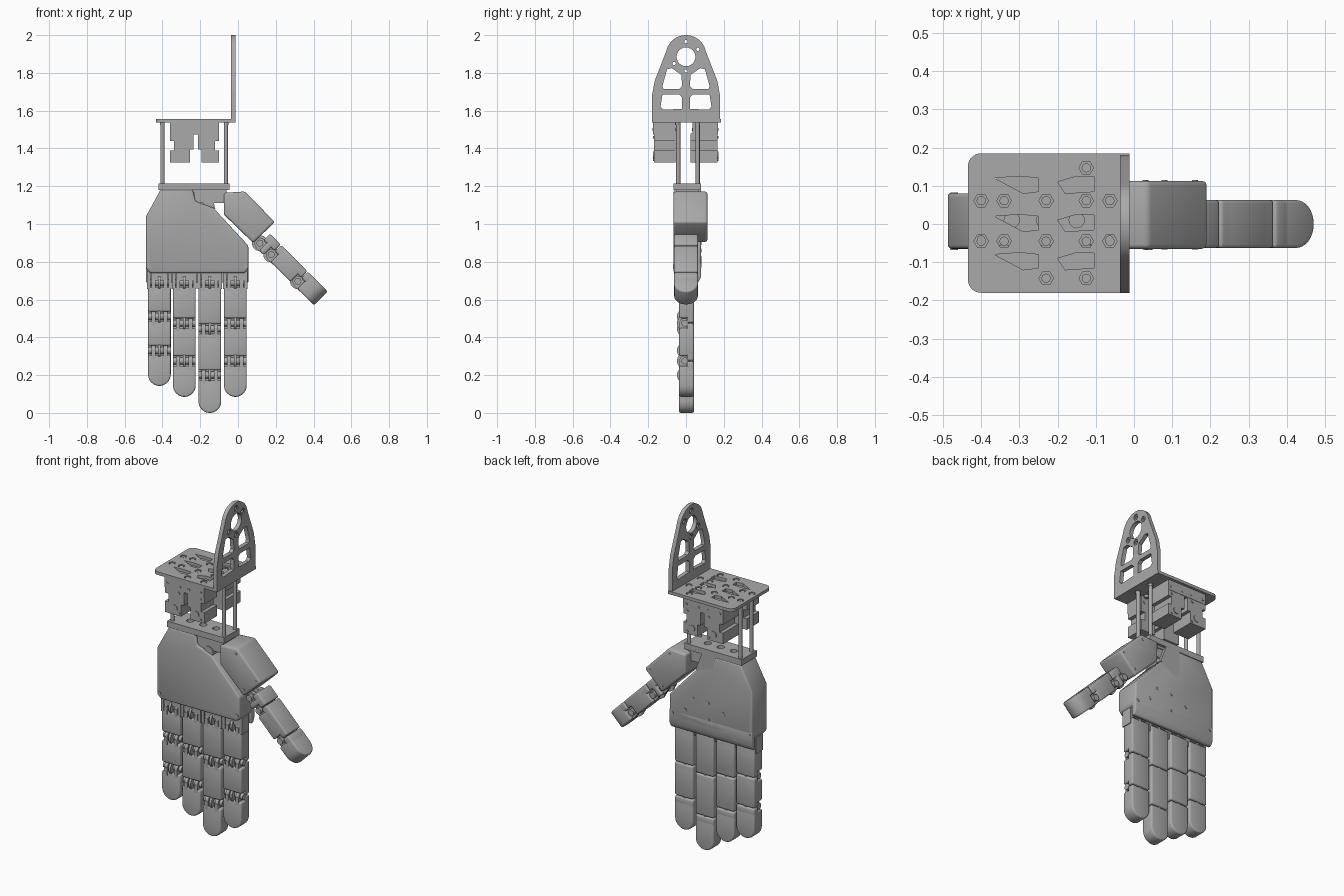
import bpy, bmesh, math
from mathutils import Matrix, Vector

if "Cube" in bpy.data.objects:
    bpy.data.objects.remove(bpy.data.objects["Cube"], do_unlink=True)

grey = bpy.data.materials.new("machined_grey")
grey.use_nodes = True
grey.diffuse_color = (0.4, 0.4, 0.4, 1)
grey.node_tree.nodes["Principled BSDF"].inputs["Base Color"].default_value = (0.4, 0.4, 0.4, 1)
parts = []


def frame(u, v, w, origin=(0, 0, 0)):
    """Matrix whose columns are three axes and an origin."""
    m = Matrix((u, v, w)).transposed().to_4x4()
    m.translation = Vector(origin)
    return m


FRONT = frame((1, 0, 0), (0, 0, 1), (0, 1, 0))   # outline in x, z; depth along y
SIDE = frame((0, 1, 0), (0, 0, 1), (1, 0, 0))    # outline in y, z; depth along x
TOP = Matrix.Identity(4)                         # outline in x, y; depth along z


def add_object(name, mesh):
    mesh.materials.clear()
    mesh.materials.append(grey)
    obj = bpy.data.objects.new(name, mesh)
    bpy.context.collection.objects.link(obj)
    parts.append(obj)
    return obj


def prism(name, outline, low, high, matrix=FRONT, bevel=0.0):
    """Extruded outline with optional rounded edges."""
    bm = bmesh.new()
    face = bm.faces.new([bm.verts.new((a, b, low)) for a, b in outline])
    grown = bmesh.ops.extrude_face_region(bm, geom=[face])["geom"]
    for v in grown:
        if isinstance(v, bmesh.types.BMVert):
            v.co.z = high
    bmesh.ops.recalc_face_normals(bm, faces=bm.faces)
    if bevel:
        edges = [e for e in bm.edges if e.calc_face_angle(0) > 0.6]
        bmesh.ops.bevel(bm, geom=edges, offset=bevel, segments=3, profile=0.5, affect='EDGES')
    bm.transform(matrix)
    bmesh.ops.recalc_face_normals(bm, faces=bm.faces)
    mesh = bpy.data.meshes.new(name)
    bm.to_mesh(mesh)
    bm.free()
    return add_object(name, mesh)


def rect(a0, a1, b0, b1):
    return [(a0, b0), (a1, b0), (a1, b1), (a0, b1)]


def circle(a, b, r, n=16, start=0.0, sweep=math.tau):
    steps = n if sweep == math.tau else n - 1
    return [(a + r * math.cos(start + sweep * i / steps),
             b + r * math.sin(start + sweep * i / steps)) for i in range(n)]


def plate(name, outline, holes, low, high, matrix):
    """Flat plate with holes, filled from a planar curve."""
    curve = bpy.data.curves.new(name, 'CURVE')
    curve.dimensions, curve.fill_mode = '2D', 'BOTH'
    curve.extrude = (high - low) / 2
    for loop in [outline] + holes:
        spline = curve.splines.new('POLY')
        spline.points.add(len(loop) - 1)
        for point, (a, b) in zip(spline.points, loop):
            point.co = (a, b, 0, 1)
        spline.use_cyclic_u = True
    helper = bpy.data.objects.new(name + "_helper", curve)
    bpy.context.collection.objects.link(helper)
    bpy.context.view_layer.update()
    mesh = bpy.data.meshes.new_from_object(helper.evaluated_get(bpy.context.evaluated_depsgraph_get()))
    bpy.data.objects.remove(helper, do_unlink=True)
    bm = bmesh.new()
    bm.from_mesh(mesh)
    bmesh.ops.remove_doubles(bm, verts=bm.verts, dist=1e-5)
    bm.transform(matrix @ Matrix.Translation((0, 0, (low + high) / 2)))
    bmesh.ops.recalc_face_normals(bm, faces=bm.faces)
    bm.to_mesh(mesh)
    bm.free()
    return add_object(name, mesh)


def finger(name, matrix, joints, half, back, palm):
    """Hinged finger: outline in width and length, depth toward the back."""
    gap = 0.026
    for i, start in enumerate(joints[:-1]):
        end = joints[i + 1]
        last = i == len(joints) - 2
        if last:
            shape = [(half, start + gap)] + circle(0, end - half, half, 14, 0, math.pi) + [(-half, start + gap)]
        else:
            shape = rect(-half, half, start + gap, end - gap)
        prism(f"{name}_segment_{i}", shape, palm, back, matrix, 0.009)
        # thin back shell that closes over the joint
        stop = start + 2 * gap if last else end - 0.002
        prism(f"{name}_back_{i}", rect(-half, half, start + 0.002, stop), 0.005, back, matrix, 0.009)
        # hinge pin, central pulley and side tabs
        axle = matrix @ frame((0, 1, 0), (0, 0, 1), (1, 0, 0), (0, start, palm + 0.03))
        prism(f"{name}_pin_{i}", circle(0, 0, 0.018), -half, half, axle)
        prism(f"{name}_pulley_{i}", circle(0, 0, 0.042, 24), -0.007, 0.007, axle)
        for side in (-1, 1):
            tab = sorted((side * 0.022, side * 0.043))
            prism(f"{name}_tab_{i}", circle(0, 0, 0.029), *tab, axle)
            prism(f"{name}_tab_arm_{i}", rect(*tab, start, start + 0.045), palm - 0.001, 0.01, matrix)


# Four fingers
for name, x, joints in (
        ("little_finger", -0.416, (0.69, 0.51, 0.33, 0.143)),
        ("ring_finger", -0.284, (0.69, 0.475, 0.275, 0.085)),
        ("middle_finger", -0.149, (0.69, 0.445, 0.2, 0.0)),
        ("index_finger", -0.014, (0.69, 0.475, 0.275, 0.085))):
    finger(name, frame((1, 0, 0), (0, 0, -1), (0, 1, 0), (x, 0, 0)),
           [-z for z in joints], 0.06, 0.042, -0.036)
    prism(name + "_knuckle", rect(x - 0.045, x + 0.045, 0.7, 0.76), -0.034, 0.045)
    for side in (-1, 1):
        prism(name + "_knuckle_tab", rect(x + side * 0.056 - 0.009, x + side * 0.056 + 0.009, 0.655, 0.75), -0.036, 0.03)

# Thumb, turned sideways and angled outward
s = math.sqrt(0.5)
finger("thumb", frame((0, -1, 0), (s, 0, -s), (s, 0, s), (0.13, 0, 0.913)),
       (0.0, 0.085, 0.285, 0.435), 0.063, 0.052, -0.05)
prism("thumb_base", [(-0.075, 1.165), (0.037, 1.172), (0.195, 1.01), (0.08, 0.9), (-0.075, 1.05)],
      -0.065, 0.113, FRONT, 0.012)
prism("thumb_bracket", rect(-0.23, -0.05, 1.11, 1.165), -0.05, 0.06)
prism("thumb_bracket_pivot", circle(-0.155, 1.1, 0.03), -0.055, 0.06)

# Palm with a lip covering the knuckles at the back
palm = [(-0.41, 1.182), (-0.24, 1.182), (-0.225, 1.12), (-0.13, 1.085), (0.055, 0.885),
        (0.055, 0.765), (0.035, 0.74), (-0.465, 0.74), (-0.487, 0.765), (-0.487, 1.04)]
prism("palm", palm, -0.065, 0.08, FRONT, 0.01)
prism("palm_lip", [(0.045, 0.8), (0.08, 0.8), (0.08, 0.72), (0.065, 0.69), (0.045, 0.69)],
      -0.487, 0.055, SIDE, 0.006)
prism("palm_top_back", [(-0.25, 1.182), (-0.16, 1.182), (-0.12, 1.08), (-0.25, 1.0)], 0.045, 0.08)
for x, z in ((-0.47, 0.78), (0.035, 0.78), (-0.3, 0.86), (-0.2, 0.9), (-0.1, 0.9), (-0.2, 0.8), (-0.05, 0.82)):
    prism("palm_back_screw", circle(x, z, 0.01), 0.07, 0.083)
for x in (-0.47, 0.038):
    prism("palm_front_screw", circle(x, 0.775, 0.01), -0.068, -0.05)
for x, z in ((0.03, 1.14), (0.16, 1.01), (0.08, 0.94)):
    prism("thumb_base_screw", circle(x, z, 0.008), -0.067, 0.115)

# Wrist plate and standoff rods
plate("wrist_plate", rect(-0.42, -0.045, -0.065, 0.08),
      [circle(x, 0.01, 0.02) for x in (-0.32, -0.235, -0.15)], 1.18, 1.215, TOP)
prism("wrist_filler", rect(-0.4, -0.06, -0.05, 0.065), 1.165, 1.19, TOP)
for x in (-0.4, -0.064):
    for y in (-0.041, 0.062):
        prism("standoff_rod", circle(x, y, 0.011), 1.2, 1.55, TOP)

# Horizontal mounting plate with slots and screws
corner = 0.035
deck = [(-0.012, -0.18), (-0.012, 0.185)]
deck += circle(-0.4, 0.15, corner, 8, math.pi / 2, math.pi / 2)
deck += circle(-0.4, -0.145, corner, 8, math.pi, math.pi / 2)
slots = []
for y in (0.1, 0.0, -0.1):
    slots.append([(-0.365, y + 0.02), (-0.3, y + 0.025), (-0.25, y + 0.02), (-0.25, y - 0.015), (-0.29, y - 0.02)])
    slots.append([(-0.2, y + 0.01), (-0.15, y + 0.025), (-0.105, y + 0.024), (-0.105, y - 0.015), (-0.18, y - 0.02)])
screws = [(x, y) for x in (-0.4, -0.34, -0.23, -0.125, -0.063) for y in (0.061, -0.045)]
screws += [(-0.23, -0.142), (-0.125, -0.142), (-0.125, 0.147)]
screws = [(x, y) for x, y in screws]
plate("mounting_deck", deck, slots + [circle(x, y, 0.019, 6) for x, y in screws], 1.537, 1.555, TOP)
for x, y in screws:
    prism("deck_screw", circle(x, y, 0.012), 1.525, 1.552, TOP)

# Upright arm plate with windows and bolt holes
upright = [(-0.18, 1.54), (0.18, 1.54), (0.18, 1.68), (0.165, 1.76)]
upright += circle(0, 1.893, 0.107, 20, 0.2, math.pi - 0.4) + [(-0.165, 1.76), (-0.18, 1.68)]
windows = [circle(0, 1.885, 0.05, 24)]
for side in (-1, 1):
    windows.append([(side * a, b) for a, b in ((0.02, 1.61), (0.12, 1.605), (0.135, 1.62), (0.125, 1.685), (0.035, 1.685), (0.02, 1.67))])
    windows.append([(side * a, b) for a, b in ((0.02, 1.73), (0.035, 1.715), (0.12, 1.715), (0.125, 1.73), (0.1, 1.82), (0.075, 1.825), (0.025, 1.79))])
bolts = [(0, 1.965), (0.063, 1.925), (-0.063, 1.85), (0, 1.81)]
plate("upright_arm", upright, windows + [circle(a, b, 0.017) for a, b in bolts], -0.036, -0.012, SIDE)
for a, b in bolts:
    plate("upright_bolt_ring", circle(a, b, 0.017), [circle(a, b, 0.009)], -0.03, -0.018, SIDE)

# Four servo motors hanging under the deck
for x0, x1, outer in ((-0.36, -0.235, -1), (-0.212, -0.1, 1)):
    edge, inner = (x0, x1) if outer < 0 else (x1, x0)
    body = [(edge, 1.48), (edge, 1.44), (edge - outer * 0.022, 1.44), (edge - outer * 0.022, 1.39),
            (edge, 1.39), (edge, 1.325), (inner + outer * 0.02, 1.325),
            (inner + outer * 0.02, 1.395), (inner, 1.395), (inner, 1.48)]
    for y0, y1, front in ((-0.17, -0.055, -1), (0.025, 0.168, 1)):
        prism("servo_body", body, y0, y1, FRONT)
        face = y0 if front < 0 else y1
        for z in (1.34, 1.46):
            prism("servo_screw", circle((x0 + x1) / 2 + 0.03, z, 0.007), face - 0.004, face + 0.004)
        prism("servo_horn", circle((x0 + x1) / 2, 1.365, 0.02), face - 0.004, face + 0.004)
for y0, y1 in ((-0.175, -0.055), (0.035, 0.17)):
    prism("servo_flange", rect(-0.36, -0.1, 1.475, 1.538), y0, y1)
    for x in (-0.34, -0.26, -0.2, -0.12):
        prism("flange_screw", circle(x, 1.5, 0.008), y0 - 0.003, y1 + 0.003)

# Smooth rounded surfaces while keeping edges crisp
bpy.ops.object.select_all(action='DESELECT')
for obj in parts:
    obj.select_set(True)
bpy.context.view_layer.objects.active = parts[0]
bpy.ops.object.shade_smooth_by_angle(angle=math.radians(35))
